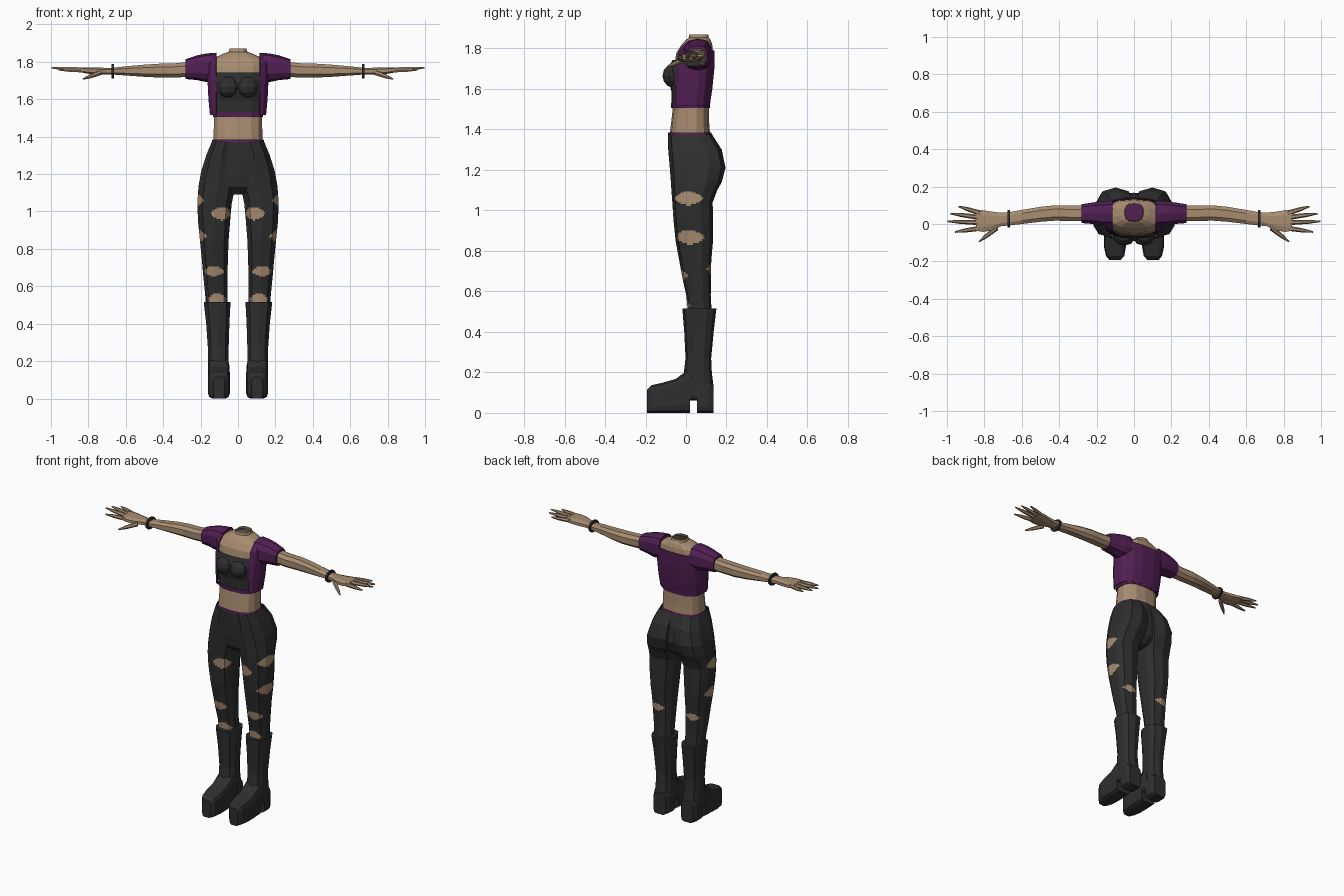
import bpy, bmesh, math
from mathutils import Vector

if "Cube" in bpy.data.objects:
    bpy.data.objects.remove(bpy.data.objects["Cube"])


def material(name, rgb):
    m = bpy.data.materials.new(name)
    m.diffuse_color = (*rgb, 1)
    m.use_nodes = True
    m.node_tree.nodes["Principled BSDF"].inputs["Base Color"].default_value = m.diffuse_color
    return m


SKIN = material("skin", (0.39, 0.265, 0.165))
PURPLE = material("purple cloth", (0.085, 0.014, 0.088))
BLACK = material("black cloth", (0.028, 0.028, 0.029))


def finish(name, bm, mats, mirror=False):
    bmesh.ops.recalc_face_normals(bm, faces=bm.faces)
    me = bpy.data.meshes.new(name)
    bm.to_mesh(me)
    bm.free()
    for m in mats:
        me.materials.append(m)
    ob = bpy.data.objects.new(name, me)
    bpy.context.collection.objects.link(ob)
    if mirror:
        mod = ob.modifiers.new("mirror", 'MIRROR')
        mod.use_mirror_merge = False
    return ob


def bridge(bm, loops, cap):
    n = len(loops[0])
    for a, b in zip(loops, loops[1:]):
        for i in range(n):
            j = (i + 1) % n
            bm.faces.new((a[i], a[j], b[j], b[i]))
    if cap:
        bm.faces.new(loops[0])
        bm.faces.new(loops[-1])


def loft(name, mats, rings, axis='z', sides=12, power=0.75, cap=True, mirror=False, edit=None):
    """Rings are (position on axis, min a, max a, min b, max b), rounded boxes."""
    def curve(v):
        return math.copysign(abs(v) ** power, v)
    unit = [(curve(math.cos(t)), curve(math.sin(t)))
            for t in (2 * math.pi * (i + 0.5) / sides for i in range(sides))]
    k = 1 / max(abs(u) for u, _ in unit)
    bm = bmesh.new()
    loops = []
    for t, a0, a1, b0, b1 in rings:
        loop = []
        for u, v in unit:
            a = (a0 + a1) / 2 + u * k * (a1 - a0) / 2
            b = (b0 + b1) / 2 + v * k * (b1 - b0) / 2
            loop.append(bm.verts.new({'z': (a, b, t), 'x': (t, a, b), 'y': (a, t, b)}[axis]))
        loops.append(loop)
    bridge(bm, loops, cap)
    if edit:
        edit(bm)
    return finish(name, bm, mats, mirror)


def sym(rings):
    return [(z, -hx, hx, y0, y1) for z, hx, y0, y1 in rings]


# Bare torso, open at the neck
loft("torso", [SKIN], sym([
    (1.36, .132, -.080, .118), (1.43, .130, -.072, .113), (1.50, .128, -.064, .112),
    (1.60, .133, -.064, .12), (1.70, .145, -.060, .13), (1.78, .150, -.045, .132),
    (1.82, .130, -.020, .128), (1.843, .080, .002, .12), (1.853, .050, .014, .112),
    (1.87, .045, .018, .108)]), sides=14, cap=False)

# Strapless top with two cups
loft("top", [BLACK], sym([
    (1.52, .131, -.069, .112), (1.59, .134, -.071, .115), (1.64, .135, -.084, .118),
    (1.69, .137, -.088, .12), (1.742, .138, -.066, .12)]), sides=14, cap=False)
bm = bmesh.new()
bmesh.ops.create_uvsphere(bm, u_segments=10, v_segments=6, radius=1)
for v in bm.verts:
    v.co = Vector((.052 + v.co.x * .06, -.064 + v.co.y * .052, 1.665 + v.co.z * .058))
finish("cup", bm, [BLACK], True)


# Open cropped jacket
def open_front(bm):
    for x in (-.117, .117):
        bmesh.ops.bisect_plane(bm, geom=bm.verts[:] + bm.edges[:] + bm.faces[:],
                               plane_co=(x, 0, 0), plane_no=(1, 0, 0))
    gone = []
    for f in bm.faces:
        c = f.calc_center_median()
        if abs(c.x) < .117 and (c.y < .04 or c.z > 1.80):
            gone.append(f)
    bmesh.ops.delete(bm, geom=gone, context='FACES')


jacket = loft("jacket", [PURPLE], sym([
    (1.515, .150, -.076, .117), (1.60, .158, -.076, .13), (1.70, .163, -.070, .14),
    (1.79, .168, -.052, .141), (1.83, .145, -.02, .132), (1.846, .115, .01, .12)]),
    sides=16, cap=False, edit=open_front)
solid = jacket.modifiers.new("thickness", 'SOLIDIFY')
solid.thickness = .006
loft("jacket_hem", [PURPLE], sym([(1.505, .134, -.071, .117), (1.53, .135, -.072, .118)]), sides=14)
loft("sleeve", [PURPLE], [
    (.115, -.01, .125, 1.70, 1.846), (.17, -.008, .122, 1.695, 1.842),
    (.22, .0, .115, 1.705, 1.832), (.28, .005, .106, 1.71, 1.812)],
    axis='x', sides=10, mirror=True)

# Arms, wrists and palms
loft("arm", [SKIN], [
    (.25, .015, .10, 1.72, 1.80), (.34, .016, .098, 1.716, 1.792), (.42, .018, .10, 1.716, 1.79),
    (.50, .012, .092, 1.720, 1.785), (.60, .000, .075, 1.727, 1.776),
    (.67, -.008, .063, 1.732, 1.768), (.71, -.012, .060, 1.732, 1.768),
    (.76, -.035, .066, 1.732, 1.770), (.81, -.042, .074, 1.738, 1.771),
    (.845, -.036, .072, 1.745, 1.770)], axis='x', sides=8, mirror=True)
loft("bracelet", [BLACK], [(.664, -.02, .074, 1.712, 1.786), (.677, -.02, .074, 1.712, 1.786)],
     axis='x', sides=10, power=1, mirror=True)


def finger(name, points, radii):
    bm = bmesh.new()
    rot = (Vector(points[-1]) - Vector(points[0])).to_track_quat('Z', 'Y')
    loops = []
    for p, r in zip(points, radii):
        ring = [Vector((math.cos(t) * r, math.sin(t) * r, 0))
                for t in (math.tau * i / 6 for i in range(6))]
        loops.append([bm.verts.new(Vector(p) + rot @ q) for q in ring])
    bridge(bm, loops, True)
    finish(name, bm, [SKIN], True)


for name, base, tip in (
        ("little_finger", (.82, .058, 1.757), (.938, .094, 1.762)),
        ("ring_finger", (.83, .036, 1.758), (.982, .056, 1.766)),
        ("middle_finger", (.83, .008, 1.758), (.997, .014, 1.768)),
        ("index_finger", (.82, -.022, 1.755), (.958, -.043, 1.757)),
        ("thumb", (.735, -.022, 1.742), (.828, -.094, 1.708))):
    middle = Vector(base).lerp(Vector(tip), .6)
    finger(name, (base, middle, tip), (.014, .011, .004))

# Trousers: waistband, filled middle and ripped legs
loft("waistband", [PURPLE], sym([(1.368, .141, -.088, .127), (1.385, .137, -.086, .124)]),
     sides=14, cap=False)
loft("trouser_middle", [BLACK], sym([
    (1.09, .045, -.03, .10), (1.13, .10, -.066, .145), (1.20, .16, -.076, .165),
    (1.30, .150, -.084, .150), (1.375, .139, -.086, .125)]), sides=14)

# Rips: direction round the leg, height, half angle, half height
RIPS = [(-114, .99, 38, .036), (-14, 1.06, 46, .034), (-14, .868, 52, .034),
        (-85, .68, 50, .027), (-102, .53, 55, .032), (85, .71, 40, .022)]


def rip(bm):
    bmesh.ops.subdivide_edges(bm, edges=bm.edges[:], cuts=9, use_grid_fill=True)
    for f in bm.faces:
        c = f.calc_center_median()
        axis_y = .035 + max(0, .9 - c.z) * .07
        angle = math.degrees(math.atan2(c.y - axis_y, c.x - .125))
        for a, z, da, dz in RIPS:
            turn = (angle - a + 180) % 360 - 180
            if (turn / da) ** 2 + abs(c.z - z) / dz < 1:
                f.material_index = 1


loft("trouser_leg", [BLACK, SKIN], [
    (.49, .058, .170, .012, .125), (.58, .056, .178, .004, .120), (.66, .056, .186, -.014, .120),
    (.75, .054, .194, -.030, .122), (.85, .050, .204, -.048, .130), (.95, .042, .214, -.058, .130),
    (1.04, .034, .217, -.064, .128), (1.10, .022, .214, -.068, .150), (1.14, .006, .210, -.070, .172),
    (1.21, -.002, .198, -.075, .190), (1.30, -.004, .170, -.083, .172), (1.375, -.01, .139, -.086, .125)],
    sides=10, cap=False, mirror=True, edit=rip)

# Platform boots: shaft, front of foot, arch and heel
loft("boot_shaft", [BLACK], [
    (.12, .047, .160, .0, .135), (.20, .050, .160, -.008, .125), (.27, .050, .161, .0, .122),
    (.40, .046, .170, -.006, .134), (.515, .040, .183, -.015, .147)], sides=10, mirror=True)
loft("boot_foot", [BLACK], [
    (-.193, .072, .132, .0, .115), (-.17, .052, .150, .0, .137), (-.12, .043, .161, .0, .148),
    (-.05, .043, .161, .0, .168), (-.01, .046, .160, .0, .198), (.02, .046, .160, .0, .22)],
    axis='y', sides=12, power=.4, mirror=True)
loft("boot_arch", [BLACK], [(.015, .047, .159, .06, .20), (.07, .047, .159, .06, .20)],
     axis='y', sides=12, power=.4, mirror=True)
loft("boot_heel", [BLACK], [(.055, .044, .161, .0, .16), (.11, .046, .160, .0, .16),
                            (.136, .058, .148, .0, .14)],
     axis='y', sides=12, power=.4, mirror=True)
